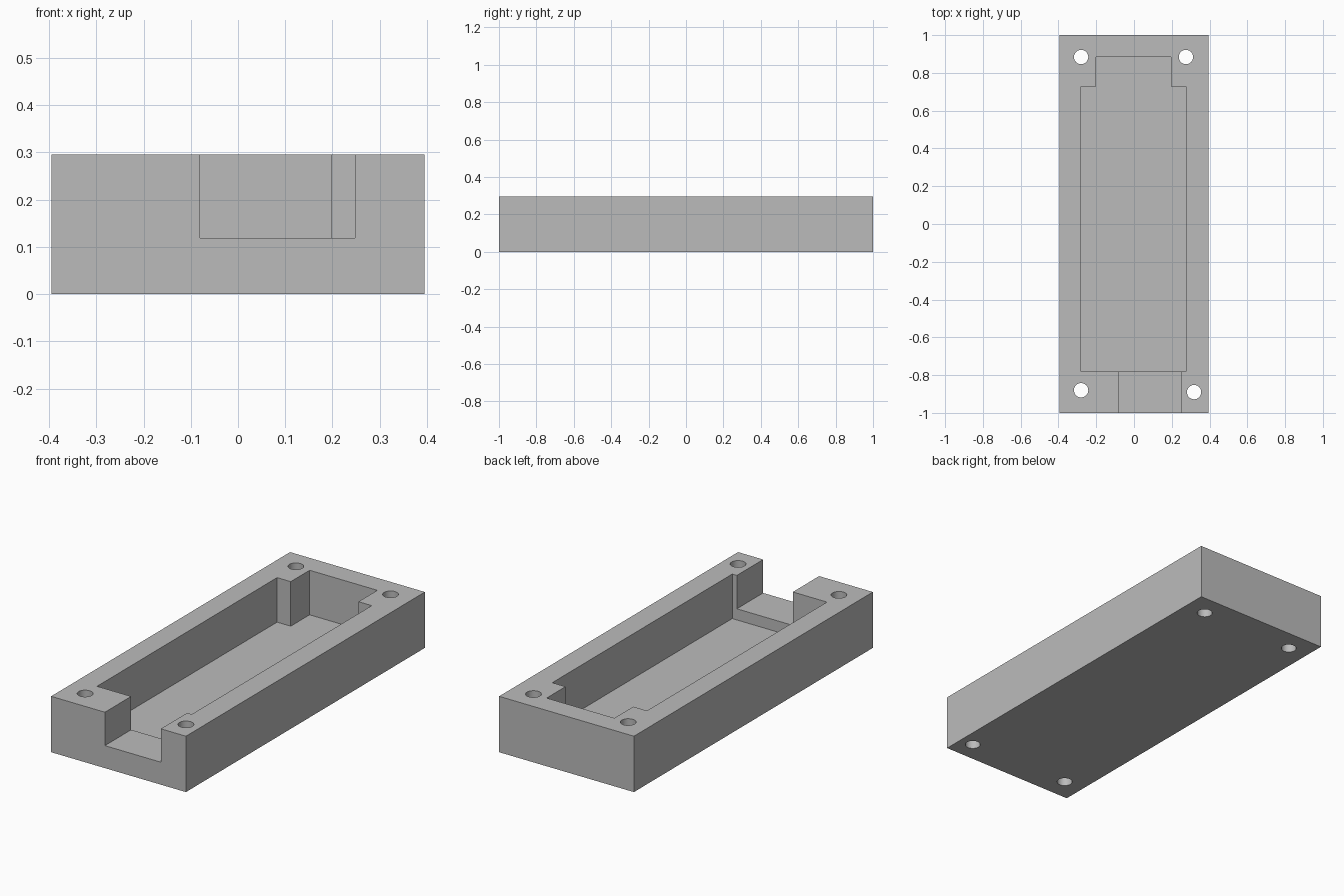
import bpy
import bmesh
import math

cube = bpy.data.objects.get("Cube")
if cube:
    bpy.data.objects.remove(cube, do_unlink=True)

HALF_X, HEIGHT = 0.395, 0.296
FLOOR_Z, NOTCH_Z = 0.06, 0.119
OVER = 0.1  # how far cutters reach past the surface

grey = bpy.data.materials.new("plain grey")
grey.use_nodes = True
grey.diffuse_color = (0.5, 0.5, 0.5, 1)
grey.node_tree.nodes["Principled BSDF"].inputs["Base Color"].default_value = (0.5, 0.5, 0.5, 1)


def prism(name, outline, z0, z1):
    """Extrude a counter-clockwise outline from z0 up to z1."""
    bm = bmesh.new()
    base = bm.faces.new([bm.verts.new((x, y, z0)) for x, y in outline])
    top = bmesh.ops.extrude_face_region(bm, geom=[base])["geom"]
    verts = [v for v in top if isinstance(v, bmesh.types.BMVert)]
    bmesh.ops.translate(bm, verts=verts, vec=(0, 0, z1 - z0))
    bmesh.ops.recalc_face_normals(bm, faces=bm.faces)
    mesh = bpy.data.meshes.new(name)
    bm.to_mesh(mesh)
    bm.free()
    mesh.materials.append(grey)
    obj = bpy.data.objects.new(name, mesh)
    bpy.context.collection.objects.link(obj)
    return obj


def rect(x0, x1, y0, y1):
    return [(x0, y0), (x1, y0), (x1, y1), (x0, y1)]


def circle(cx, cy, r, sides=32):
    turns = [2 * math.pi * i / sides for i in range(sides)]
    return [(cx + r * math.cos(a), cy + r * math.sin(a)) for a in turns]


# Solid block
body = prism("enclosure_base", rect(-HALF_X, HALF_X, -1, 1), 0, HEIGHT)

# Main pocket with a narrower alcove at the back
pocket = [(-0.28, -0.78), (0.275, -0.78), (0.275, 0.727), (0.197, 0.727),
          (0.197, 0.885), (-0.2, 0.885), (-0.2, 0.727), (-0.28, 0.727)]
cutters = [prism("pocket_cutter", pocket, FLOOR_Z, HEIGHT + OVER)]

# Shallower notch through the front wall
cutters.append(prism("notch_cutter", rect(-0.08, 0.248, -1 - OVER, -0.7),
                     NOTCH_Z, HEIGHT + OVER))

# Screw holes through the corners
for cx, cy in [(-0.28, 0.884), (0.275, 0.884), (-0.28, -0.88), (0.318, -0.89)]:
    cutters.append(prism("screw_hole_cutter", circle(cx, cy, 0.038),
                         -OVER, HEIGHT + OVER))

# Cut everything, then discard the cutters
bpy.ops.object.select_all(action="DESELECT")
body.select_set(True)
bpy.context.view_layer.objects.active = body
for cutter in cutters:
    cutter.hide_render = True
    mod = body.modifiers.new("cut", "BOOLEAN")
    mod.operation = "DIFFERENCE"
    mod.solver = "EXACT"
    mod.object = cutter
    bpy.ops.object.modifier_apply(modifier=mod.name)
    bpy.data.objects.remove(cutter, do_unlink=True)

bpy.ops.object.shade_smooth_by_angle(angle=math.radians(30))
